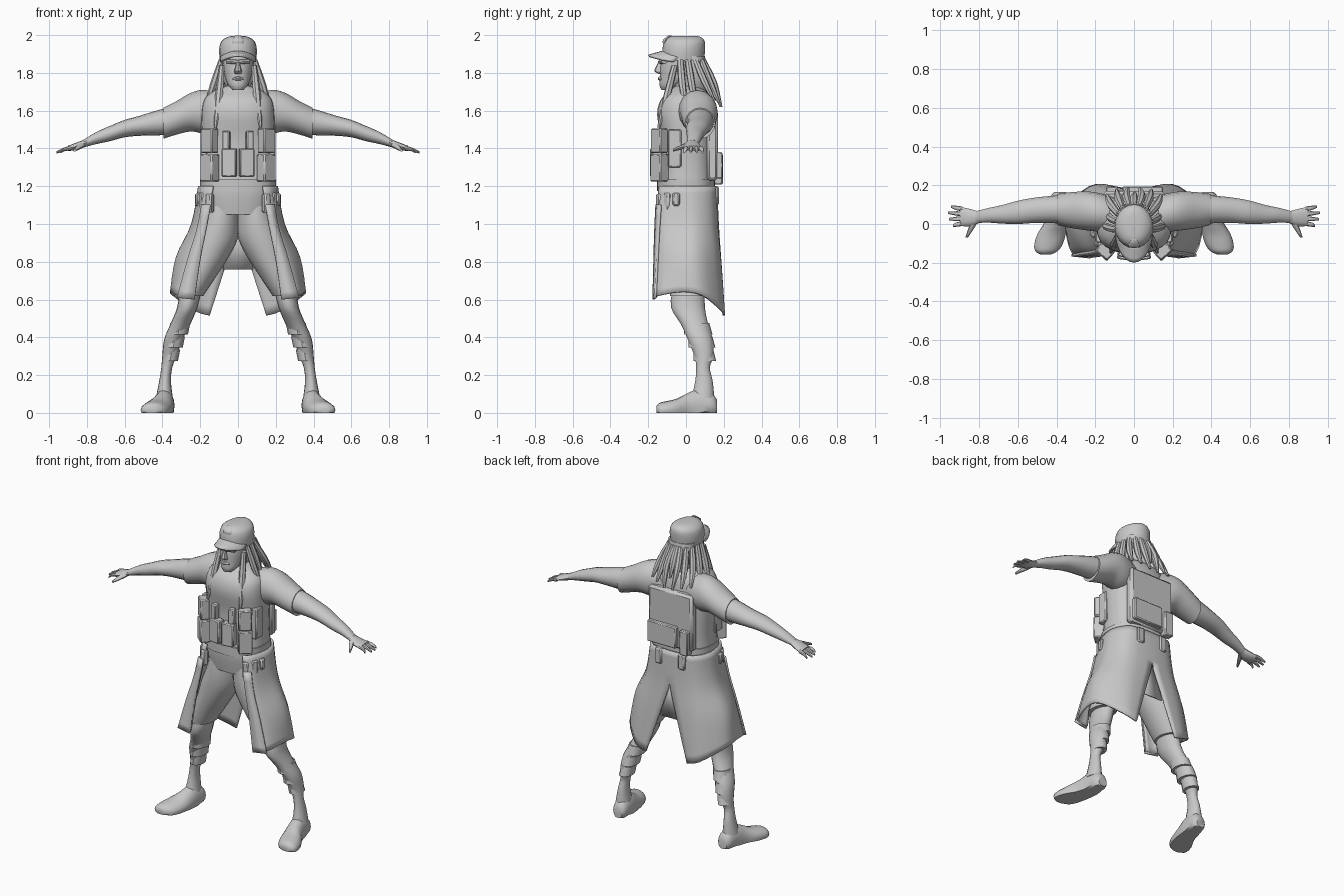
import bpy, bmesh, math
from mathutils import Vector, Matrix

grey = bpy.data.materials.new("plain grey")
grey.diffuse_color = (0.58, 0.58, 0.58, 1)


def finish(name, bm, mirror=False, solid=0.0, bevel=0.0):
    bmesh.ops.recalc_face_normals(bm, faces=bm.faces)
    me = bpy.data.meshes.new(name)
    bm.to_mesh(me)
    bm.free()
    me.materials.append(grey)
    ob = bpy.data.objects.new(name, me)
    bpy.context.collection.objects.link(ob)
    if bevel:
        m = ob.modifiers.new("bevel", "BEVEL")
        m.width, m.segments = bevel, 1
    if mirror:
        m = ob.modifiers.new("mirror", "MIRROR")
        m.use_clip = True
    if solid:
        m = ob.modifiers.new("solid", "SOLIDIFY")
        m.thickness, m.offset = solid, 0
    return ob


def smooth_path(rows, steps):
    """Catmull-Rom interpolation of equal-length number rows."""
    out = []
    for i in range(len(rows) - 1):
        p0, p1, p2 = rows[max(i - 1, 0)], rows[i], rows[i + 1]
        p3 = rows[min(i + 2, len(rows) - 1)]
        for s in range(steps):
            t = s / steps
            out.append([0.5 * (2 * b + (c - a) * t + (2 * a - 5 * b + 4 * c - d) * t * t
                               + (3 * b - a - 3 * c + d) * t ** 3)
                        for a, b, c, d in zip(p0, p1, p2, p3)])
    out.append(list(rows[-1]))
    return out


AXES = {"x": ((0, 1, 0), (0, 0, 1)), "y": ((1, 0, 0), (0, 0, 1)), "z": ((1, 0, 0), (0, 1, 0))}


def loft(name, sections, axis="z", n=16, mirror=False, power=1.0, steps=3):
    """Sections are (x, y, z, radius_u, radius_v), rings square to the axis."""
    u, v = (Vector(a) for a in AXES[axis])
    bm = bmesh.new()
    rings = []
    for x, y, z, ru, rv in smooth_path(sections, steps):
        ring = []
        for k in range(n):
            a = 2 * math.pi * k / n
            c, s = math.cos(a), math.sin(a)
            c = math.copysign(abs(c) ** power, c)
            s = math.copysign(abs(s) ** power, s)
            p = Vector((x, y, z)) + u * ru * c + v * rv * s
            p.z = max(p.z, 0)
            ring.append(bm.verts.new(p))
        rings.append(ring)
    for a, b in zip(rings, rings[1:]):
        for k in range(n):
            bm.faces.new((a[k], a[(k + 1) % n], b[(k + 1) % n], b[k]))
    bm.faces.new(rings[0])
    bm.faces.new(rings[-1])
    return finish(name, bm, mirror)


def sheet(name, rows, mirror=False, solid=0.01):
    bm = bmesh.new()
    grid = [[bm.verts.new(p) for p in row] for row in rows]
    for a, b in zip(grid, grid[1:]):
        for k in range(len(a) - 1):
            bm.faces.new((a[k], a[k + 1], b[k + 1], b[k]))
    return finish(name, bm, mirror, solid)


def box(name, centre, size, turn=0, mirror=False, bevel=0.006):
    bm = bmesh.new()
    m = (Matrix.Translation(centre) @ Matrix.Rotation(math.radians(turn), 4, "Z")
         @ Matrix.Diagonal((*size, 1)))
    bmesh.ops.create_cube(bm, size=1, matrix=m)
    return finish(name, bm, mirror, bevel=bevel)


# Torso, neck and belt
loft("torso", [(0, 0, 1.05, .17, .13), (0, 0, 1.18, .195, .148), (0, .005, 1.3, .19, .14),
               (0, .005, 1.45, .195, .138), (0, -.005, 1.58, .195, .148), (0, .0, 1.66, .18, .132),
               (0, .01, 1.705, .13, .095), (0, 0, 1.73, .065, .06)], n=24, power=.8)
loft("neck", [(0, 0, 1.66, .075, .075), (0, -.01, 1.72, .06, .06), (0, -.015, 1.8, .06, .06)])
loft("belt", [(0, 0, 1.175, .2, .154), (0, 0, 1.235, .2, .154)], n=24, power=.8, steps=1)

# Head with nose, brow and mouth
loft("head", [(0, -.105, 1.71, .028, .025), (0, -.085, 1.735, .052, .055), (0, -.05, 1.78, .07, .088),
              (0, -.035, 1.83, .08, .102), (0, -.02, 1.9, .086, .108)])
loft("nose", [(0, -.13, 1.795, .018, .014), (0, -.145, 1.81, .02, .022), (0, -.14, 1.84, .012, .016),
              (0, -.13, 1.87, .01, .01)], n=8)
loft("brow", [(-.06, -.115, 1.862, .016, .012), (0, -.135, 1.858, .014, .012),
              (.06, -.115, 1.862, .016, .012)], axis="x", n=8)
loft("lips", [(-.028, -.128, 1.768, .01, .006), (0, -.138, 1.77, .012, .011),
              (.028, -.128, 1.768, .01, .006)], axis="x", n=8)

# Cap with bill and front knob
loft("cap", [(0, -.015, 1.865, .096, .11), (0, -.012, 1.92, .1, .113), (0, -.008, 1.965, .09, .108),
             (0, -.006, 1.988, .06, .088), (0, -.006, 1.996, .03, .06)], n=20)
bill = []
for t in range(5):
    row = []
    for k in range(13):
        a = math.radians(-75 + 150 * k / 12)
        row.append((.094 * math.sin(a), -.02 - (.09 + t * .022) * math.cos(a),
                    1.915 - .006 * t - .035 * math.sin(a) ** 2))
    bill.append(row)
sheet("cap_bill", bill, solid=.012)
loft("cap_knob", [(0, -.115, 1.955, .028, .008), (0, -.108, 1.975, .032, .014),
                  (0, -.085, 1.997, .015, .01)], n=10)

# Hair mass and hanging locks
loft("hair_back", [(0, .06, 1.7, .05, .05), (0, .055, 1.78, .085, .06), (0, .04, 1.89, .09, .06)])
LOCKS = [((.088, -.03, 1.87), (.128, -.02, 1.74), (.17, 0, 1.61)),
         ((.088, .01, 1.87), (.12, .03, 1.74), (.14, .06, 1.58)),
         ((.085, -.06, 1.84), (.10, -.10, 1.68), (.12, -.145, 1.51)),
         ((.08, .05, 1.87), (.12, .10, 1.75), (.14, .15, 1.65)),
         ((.06, .08, 1.87), (.08, .13, 1.74), (.09, .175, 1.64)),
         ((.025, .09, 1.87), (.04, .145, 1.75), (.03, .185, 1.62))]
for i, (a, b, c) in enumerate(LOCKS):
    loft(f"hair_lock_{i + 1}", [(*a, .014, .016), (*b, .021, .02), (*c, .008, .008)], n=7, mirror=True)
loft("hair_lock_middle", [(0, .09, 1.87, .016, .016), (0, .13, 1.78, .022, .02),
                          (.005, .16, 1.68, .008, .008)], n=7)

# Arms: loose sleeve, bare forearm, hand
loft("sleeve", [(.08, .04, 1.59, .09, .10), (.18, .06, 1.595, .10, .115), (.25, .068, 1.592, .1, .102),
                (.33, .072, 1.56, .092, .088), (.395, .075, 1.533, .08, .082)], axis="x", mirror=True)
loft("forearm", [(.36, .075, 1.545, .075, .072), (.43, .075, 1.535, .07, .066),
                 (.52, .07, 1.52, .065, .053), (.6, .06, 1.505, .06, .046), (.68, .05, 1.478, .048, .04),
                 (.75, .045, 1.455, .038, .032), (.82, .035, 1.425, .03, .02)], axis="x", mirror=True)
loft("palm", [(.80, .035, 1.432, .03, .02), (.85, .033, 1.413, .045, .02), (.9, .04, 1.4, .05, .014)],
     axis="x", n=12, mirror=True)
for i, (y0, y1, tip) in enumerate([(.003, -.01, .935), (.028, .025, .957), (.052, .058, .96),
                                   (.077, .09, .945)]):
    loft(f"finger_{i + 1}", [(.885, y0, 1.402, .013, .012), (.92, (y0 + y1) / 2, 1.395, .011, .01),
                             (tip, y1, 1.38, .006, .006)], axis="x", n=8, mirror=True)
loft("thumb", [(.825, .01, 1.42, .018, .015), (.845, -.03, 1.405, .014, .012),
               (.865, -.07, 1.39, .007, .007)], axis="y", n=8, mirror=True)

# Short trousers
loft("trouser_leg", [(.085, 0, 1.14, .085, .12), (.095, 0, 1.02, .1, .128), (.12, 0, .92, .118, .125),
                     (.16, .005, .82, .108, .12), (.205, .01, .73, .095, .112), (.26, .015, .62, .077, .1)],
     n=18, mirror=True)

# Lower legs, ragged wraps and feet
loft("lower_leg", [(.25, .015, .66, .06, .085), (.268, .01, .56, .054, .09), (.305, .045, .47, .053, .072),
                   (.342, .075, .39, .049, .066), (.363, .095, .3, .038, .05), (.377, .09, .24, .029, .036),
                   (.386, .095, .17, .031, .046), (.39, .09, .08, .045, .06)], mirror=True)
for i, (x, y, z, r) in enumerate([(.36, .1, .3, .042), (.343, .085, .37, .05), (.318, .065, .44, .053)]):
    loft(f"leg_wrap_{i + 1}", [(x, y, z - .025, r, r * 1.42), (x - .012, y - .008, z + .035, r, r * 1.25)],
         n=12, mirror=True, steps=1)
loft("foot", [(.382, .165, .03, .03, .035), (.384, .14, .04, .047, .062), (.39, .07, .035, .053, .09),
              (.402, .01, .025, .06, .08), (.425, -.05, .02, .073, .055), (.442, -.105, .015, .073, .047),
              (.452, -.14, .015, .058, .038), (.457, -.157, .015, .028, .02)], axis="y", mirror=True)

# Open coat skirt: each row runs from front edge to back slit
COAT = [[(.13, -.14, 1.2), (.17, -.115, 1.2), (.2, -.03, 1.2), (.2, .06, 1.2), (.14, .145, 1.2), (0, .16, 1.2)],
        [(.165, -.15, 1.0), (.205, -.13, 1.0), (.235, -.03, 1.0), (.235, .06, 1.0), (.16, .15, 1.0), (0, .168, 1.0)],
        [(.20, -.155, .82), (.26, -.14, .82), (.317, -.03, .82), (.312, .07, .82), (.2, .17, .8), (.065, .183, .78)],
        [(.23, -.16, .61), (.315, -.15, .62), (.35, -.02, .64), (.342, .09, .62), (.23, .19, .54), (.15, .2, .515)]]
rows = smooth_path([[n for p in row for n in p] for row in COAT], 4)
rows = [[[max(r[i], 0), r[i + 1], r[i + 2]] for i in range(0, 18, 3)] for r in rows]
sheet("coat_skirt", [smooth_path(r, 3) for r in rows], mirror=True, solid=.012)
front = [[(p[0] + dx, p[1] - .012, p[2] - .01) for p, dx in ((r[0], 0), (r[1], .008))] for r in rows[2:]]
sheet("coat_front_panel", front, mirror=True, solid=.012)
sheet("inner_back_flap", [[(-.03, .15, 1.02), (.03, .15, 1.02)], [(-.08, .16, .76), (.08, .16, .76)]])

# Chest pouches
box("side_pouch_lower", (.15, -.14, 1.297), (.085, .065, .145), 42, True)
box("side_pouch_upper", (.15, -.142, 1.44), (.08, .055, .13), 42, True)
box("middle_pouch", (.046, -.158, 1.325), (.078, .055, .15), 8, True)
box("tall_pouch", (.062, -.15, 1.43), (.038, .04, .125), 10, True)
box("outer_pouch", (.182, -.06, 1.4), (.035, .07, .2), 0, True)

# Back plate and pouches
box("back_plate", (0, .14, 1.415), (.32, .06, .37), bevel=.015)
box("back_pouch", (.045, .172, 1.31), (.21, .045, .14))
box("back_small_pouch", (-.115, .17, 1.29), (.06, .05, .16))

# Hip pouches
for i, (x, y, z, h, turn) in enumerate([(.15, -.135, 1.11, .1, 30), (.185, -.095, 1.115, .1, 50),
                                        (.205, -.05, 1.13, .07, 80)]):
    box(f"hip_pouch_{i + 1}", (x, y, z), (.038, .04, h), turn, True, .008)
box("rear_hip_pouch", (.085, .155, 1.15), (.05, .04, .1), 0, True, .008)

# Smooth shading with sharp edges kept
bpy.ops.object.select_all(action="SELECT")
bpy.context.view_layer.objects.active = bpy.data.objects["torso"]
bpy.ops.object.shade_smooth_by_angle(angle=math.radians(40))
